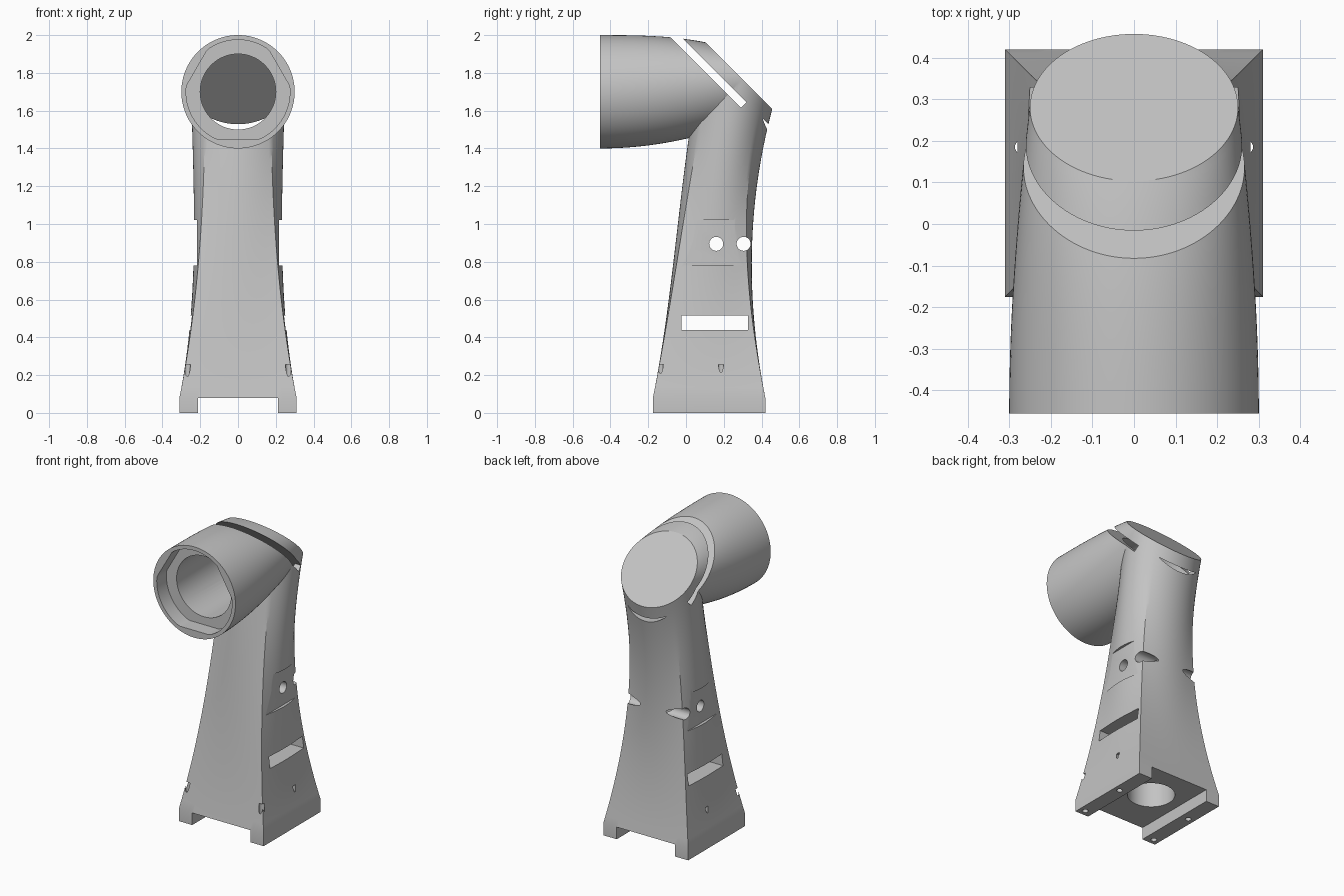
import bpy, bmesh, math
from math import sin, cos, pi
from mathutils import Vector, Matrix

cube = bpy.data.objects.get("Cube")
if cube:
    bpy.data.objects.remove(cube)

grey = bpy.data.materials.new("plain_grey")
grey.use_nodes = True
colour = (0.55, 0.55, 0.55, 1)
grey.diffuse_color = colour
grey.node_tree.nodes["Principled BSDF"].inputs["Base Color"].default_value = colour

SIDES, STEPS = 96, 32
ANGLES = [2 * pi * i / SIDES for i in range(SIDES)]


def make_object(name, bm):
    bmesh.ops.recalc_face_normals(bm, faces=bm.faces)
    mesh = bpy.data.meshes.new(name)
    bm.to_mesh(mesh)
    bm.free()
    mesh.materials.append(grey)
    obj = bpy.data.objects.new(name, mesh)
    bpy.context.collection.objects.link(obj)
    return obj


def skin(name, rings):
    """Closed solid through a list of point rings."""
    bm = bmesh.new()
    loops = [[bm.verts.new(p) for p in ring] for ring in rings]
    for a, b in zip(loops, loops[1:]):
        for i in range(len(a)):
            j = (i + 1) % len(a)
            bm.faces.new((a[i], a[j], b[j], b[i]))
    bm.faces.new(loops[0])
    bm.faces.new(loops[-1])
    return make_object(name, bm)


def hermite(p0, p1, m0, m1, t):
    return (p0 * (2*t**3 - 3*t**2 + 1) + m0 * (t**3 - 2*t**2 + t)
            + p1 * (3*t**2 - 2*t**3) + m1 * (t**3 - t**2))


def box(name, lo, hi, matrix=Matrix()):
    bm = bmesh.new()
    bmesh.ops.create_cube(bm, size=1)
    lo, hi = Vector(lo), Vector(hi)
    for v in bm.verts:
        v.co = matrix @ Vector([(lo[k] + hi[k]) / 2 + v.co[k] * (hi[k] - lo[k]) for k in range(3)])
    return make_object(name, bm)


def cylinder(name, start, end, radius, sides=64):
    start, end = Vector(start), Vector(end)
    turn = (end - start).to_track_quat("Z", "Y")
    return skin(name, [[p + turn @ Vector((radius * cos(2*pi*i/sides), radius * sin(2*pi*i/sides), 0))
                        for i in range(sides)] for p in (start, end)])


def combine(target, other, operation):
    mod = target.modifiers.new(operation, "BOOLEAN")
    mod.operation, mod.solver, mod.object = operation, "EXACT", other
    bpy.context.view_layer.objects.active = target
    bpy.ops.object.modifier_apply(modifier=mod.name)
    bpy.data.objects.remove(other)


# Sloping round cap shared by both lofts
R = 0.25
H = R * math.sqrt(0.5)
cap = [Vector((R * cos(a), 0.28 + H * sin(a), 1.785 - H * sin(a))) for a in ANGLES]


def column_point(i, t):
    c, s = cos(ANGLES[i]), sin(ANGLES[i])
    k = max(abs(c), abs(s))
    base = Vector((0.31 * c / k, 0.1225 + 0.2975 * s / k, 0.08))
    length = cap[i].z - base.z
    lean_in = Vector((-0.2 * c / k, -0.2 * s / k, 1)) * length
    lean_out = Vector((0.02 * c, 0.245 + 0.025 * s, 1)) * length
    return hermite(base, cap[i], lean_in, lean_out, t)


def tube_point(i, t):
    c, s = cos(ANGLES[i]), sin(ANGLES[i])
    rim = Vector((0.3 * c, -0.455, 1.7 - 0.3 * s))
    length = cap[i].y - rim.y
    end = Vector((-0.12 * c, 1, 0.13 + 0.33 * s)) * length
    return hermite(rim, cap[i], Vector((0, length, 0)), end, t)


# Column: square foot turning into the round cap
foot = [column_point(i, 0) - Vector((0, 0, 0.08)) for i in range(SIDES)]
body = skin("periscope_body", [foot] + [[column_point(i, j / STEPS) for i in range(SIDES)]
                                        for j in range(STEPS + 1)])
# Forward tube
tube = skin("tube", [[tube_point(i, j / STEPS) for i in range(SIDES)] for j in range(STEPS + 1)])
combine(body, tube, "UNION")

# Inner bores, both stopped by the sloping mirror plane
MIRROR = 1.965
tilt = Matrix.Rotation(-pi / 4, 4, "X")   # local z points up and back
mirror_d = MIRROR * math.sqrt(0.5)
bore = cylinder("bore", (0, -0.6, 1.7), (0, 0.9, 1.7), 0.2)
shaft = cylinder("shaft", (0, 0.16, -0.1), (0, 0.16, 1.95), 0.142)
for cutter in (bore, shaft):
    combine(cutter, box("behind_mirror", (-1, -3, mirror_d), (1, 3, mirror_d + 2), tilt), "DIFFERENCE")
    combine(body, cutter, "DIFFERENCE")

# Mirror slot, open at the upper front
low_end = -1.325 * math.sqrt(0.5)
combine(body, box("mirror_slot", (-1, -3, mirror_d - 0.042), (1, low_end, mirror_d), tilt), "DIFFERENCE")

# Rim recess with three flats
recess = []
for a in ANGLES:
    nearest = min(abs((a - f + pi) % (2 * pi) - pi) for f in (pi / 6, 5 * pi / 6, 1.5 * pi))
    r = min(0.275, 0.252 / max(cos(nearest), 0.1))
    recess.append(Vector((r * cos(a), 0, 1.7 + r * sin(a))))
combine(body, skin("recess", [[p + Vector((0, y, 0)) for p in recess] for y in (-0.6, -0.355)]),
        "DIFFERENCE")

# Foot channel, strap slot and side holes
combine(body, box("channel", (-0.212, -1, -0.1), (0.212, 1, 0.08)), "DIFFERENCE")
combine(body, box("strap_slot", (-1, -0.025, 0.44), (1, 0.328, 0.515)), "DIFFERENCE")
for y in (0.16, 0.305):
    combine(body, cylinder("side_hole", (-1, y, 0.895), (1, y, 0.895), 0.037, 32), "DIFFERENCE")

# Flat side pockets and screw holes
for side in (-1, 1):
    inner, outer = sorted((0.217 * side, side))
    combine(body, box("pocket", (inner, -1, 0.78), (outer, 1, 1.02)), "DIFFERENCE")
    for y in (-0.135, 0.185):
        combine(body, cylinder("screw_hole", (0.268 * side, y, -0.1), (0.268 * side, y, 0.255), 0.018, 24),
                "DIFFERENCE")

bpy.ops.object.select_all(action="DESELECT")
body.select_set(True)
bpy.context.view_layer.objects.active = body
bpy.ops.object.shade_smooth_by_angle(angle=math.radians(25))
